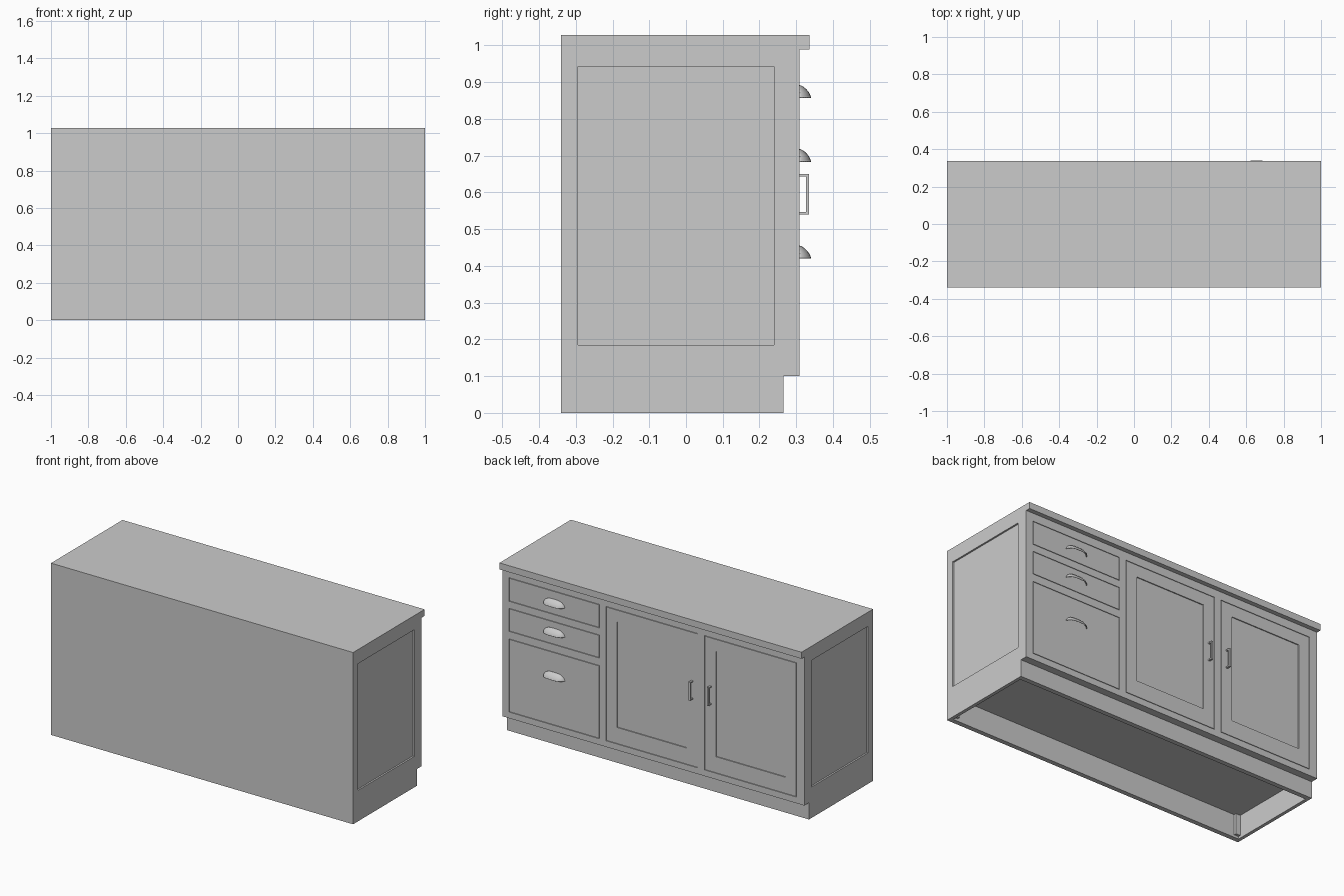
import bpy, bmesh
from math import copysign
from mathutils import Vector

cube = bpy.data.objects.get("Cube")
if cube:
    bpy.data.objects.remove(cube, do_unlink=True)

grey = bpy.data.materials.new("plain_grey")
grey.use_nodes = True
COLOUR = (0.6, 0.6, 0.6, 1)
grey.diffuse_color = COLOUR
grey.node_tree.nodes["Principled BSDF"].inputs["Base Color"].default_value = COLOUR


def finish(name, bm):
    mesh = bpy.data.meshes.new(name)
    bm.to_mesh(mesh)
    bm.free()
    mesh.materials.append(grey)
    obj = bpy.data.objects.new(name, mesh)
    bpy.context.collection.objects.link(obj)
    return obj


def boxes(name, *spans):
    """One object from boxes, each given as (x range, y range, z range)."""
    bm = bmesh.new()
    for span in spans:
        lo, hi = (Vector(c) for c in zip(*[sorted(s) for s in span]))
        made = bmesh.ops.create_cube(bm, size=1)["verts"]
        for v in made:
            v.co = Vector(a + (b - a) * (c + 0.5) for a, b, c in zip(lo, hi, v.co))
    return finish(name, bm)


BACK, FACE, KICK = -0.34, 0.309, 0.265
FRAME_BACK = 0.29
FLOOR, TOP = 0.10, 0.989
LOW, HIGH = 0.137, 0.941
GAP = 0.003
WALL = 0.028

# Carcass and worktop
boxes("carcass", ((-0.99, 0.99), (BACK, FRAME_BACK), (LOW, TOP)))
boxes("worktop", ((-1, 1), (BACK, 0.336), (TOP, 1.028)))

# Hollow plinth with corner blocks
boxes("plinth_front", ((-1, 1), (KICK - WALL, KICK), (0, LOW)))
boxes("plinth_back", ((-1, 1), (BACK, BACK + WALL), (0, LOW)))
inner = (BACK + WALL, KICK - WALL)
for side, s in (("left", 1), ("right", -1)):
    block = (s * 0.95, s * 0.98)
    boxes("plinth_" + side,
          ((s * 0.98, s), inner, (0, LOW)),
          (block, (inner[0], inner[0] + 0.015), (0.015, LOW)),
          (block, (inner[1] - 0.015, inner[1]), (0.015, LOW)))
    # Raised frame around the recessed end panel
    x = (s * 0.99, s)
    boxes("end_frame_" + side,
          (x, (BACK, -0.294), (LOW, TOP)),
          (x, (0.24, FRAME_BACK), (LOW, TOP)),
          (x, (-0.294, 0.24), (LOW, 0.185)),
          (x, (-0.294, 0.24), (0.943, TOP)))

# Face frame: stiles, rails and drawer dividers
DRAWER_X = (0.358, 0.954)
DOORS = ((-0.294, 0.314), (-0.948, -0.34))
DRAWERS = ((0.80, HIGH), (0.62, 0.758), (LOW, 0.575))
y = (FRAME_BACK, FACE)
boxes("face_frame",
      ((-1, 1), y, (HIGH, TOP)), ((-1, 1), (KICK, FACE), (FLOOR, LOW)),
      ((DRAWER_X[1], 1), y, (LOW, HIGH)),
      ((DOORS[0][1], DRAWER_X[0]), y, (LOW, HIGH)),
      ((DOORS[1][1], DOORS[0][0]), y, (LOW, HIGH)),
      ((-1, DOORS[1][0]), y, (LOW, HIGH)),
      (DRAWER_X, y, (0.758, 0.80)), (DRAWER_X, y, (0.575, 0.62)))


def cup_pull(name, x, z):
    """Hollow, square-shouldered quarter dome, open below."""
    bm = bmesh.new()
    bmesh.ops.create_uvsphere(bm, u_segments=32, v_segments=16, radius=1)
    for axis in ((0, 1, 0), (0, 0, 1)):
        bmesh.ops.bisect_plane(bm, geom=bm.verts[:] + bm.edges[:] + bm.faces[:],
                               plane_co=(0, 0, 0), plane_no=axis, clear_inner=True)
    for v in bm.verts:
        u = copysign(abs(v.co.x) ** 0.6, v.co.x)
        out, up = (max(c, 0) ** 1.35 for c in v.co.yz)
        v.co = Vector((x + u * 0.07, FACE + out * 0.031, z + up * 0.033))
    for f in bm.faces:
        f.smooth = True
    obj = finish(name, bm)
    shell = obj.modifiers.new("shell", 'SOLIDIFY')
    shell.thickness = 0.002


# Flat drawer fronts with cup pulls
for i, ((z0, z1), pull) in enumerate(zip(DRAWERS, (0.859, 0.685, 0.422)), 1):
    boxes(f"drawer_front_{i}", ((DRAWER_X[0] + GAP, DRAWER_X[1] - GAP), y, (z0 + GAP, z1 - GAP)))
    cup_pull(f"cup_pull_{i}", sum(DRAWER_X) / 2, pull)

# Framed doors with recessed panels and bar handles
for (x0, x1), handle_x, side in zip(DOORS, (-0.257, -0.378), ("left", "right")):
    x0, x1, z0, z1 = x0 + GAP, x1 - GAP, LOW + GAP, HIGH - GAP
    a, b, c, d = x0 + 0.071, x1 - 0.071, 0.236, 0.867
    boxes("door_" + side,
          ((x0, a), y, (z0, z1)), ((b, x1), y, (z0, z1)),
          ((a, b), y, (z0, c)), ((a, b), y, (d, z1)),
          ((a, b), (FRAME_BACK, FACE - 0.006), (c, d)))
    hx = (handle_x - 0.006, handle_x + 0.006)
    boxes("handle_" + side,
          (hx, (0.326, 0.335), (0.54, 0.65)),
          (hx, (FACE, 0.326), (0.54, 0.547)),
          (hx, (FACE, 0.326), (0.643, 0.65)))
